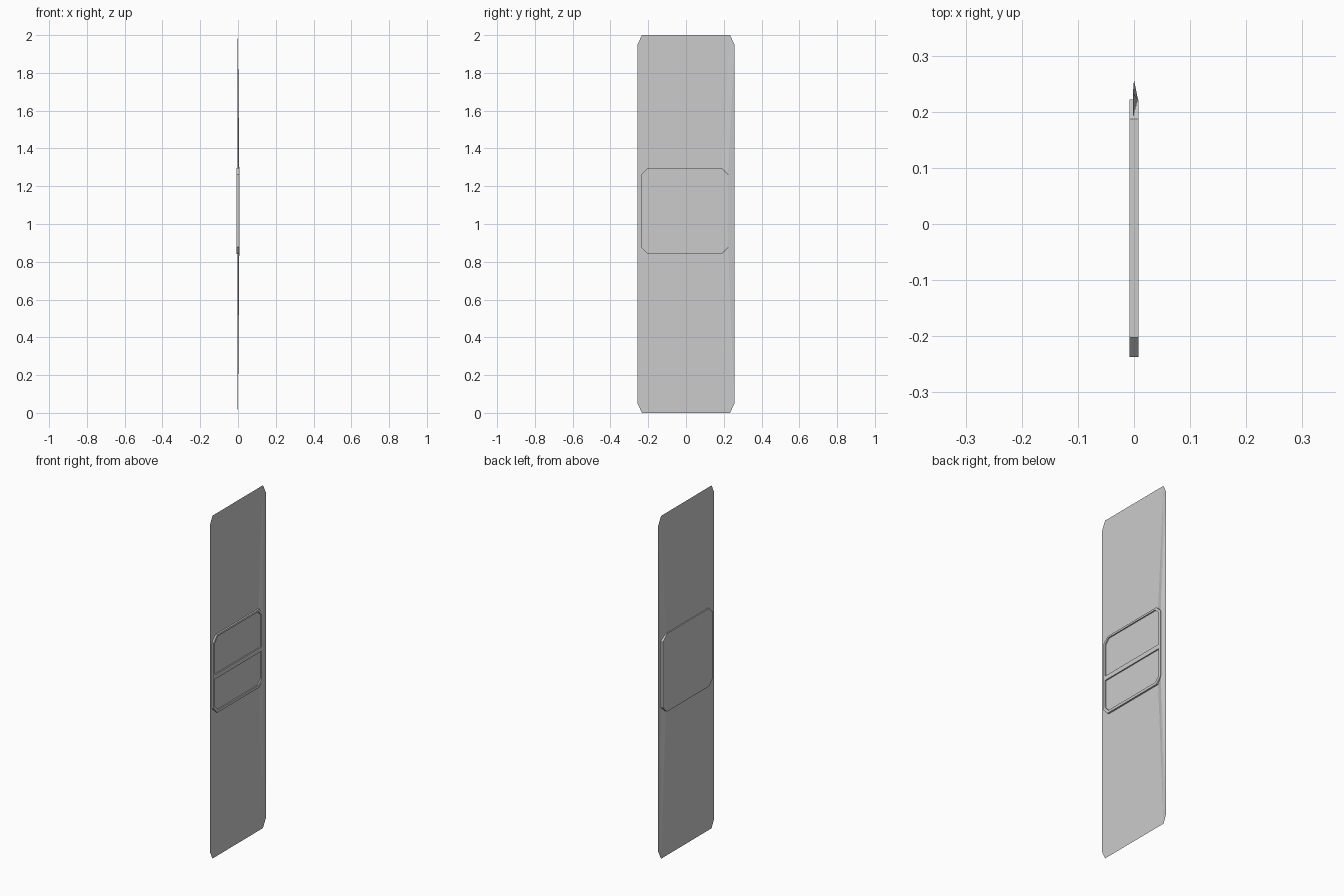
import bpy, bmesh

if "Cube" in bpy.data.objects:
    bpy.data.objects.remove(bpy.data.objects["Cube"])


def octagon(y0, y1, z0, z1, cy, cz):
    """Chamfered rectangle as (y, z) points, counter-clockwise seen from +x."""
    return [(y0 + cy, z0), (y1 - cy, z0), (y1, z0 + cz), (y1, z1 - cz),
            (y1 - cy, z1), (y0 + cy, z1), (y0, z1 - cz), (y0, z0 + cz)]


def finish(name, bm):
    mesh = bpy.data.meshes.new(name)
    bm.to_mesh(mesh)
    bm.free()
    obj = bpy.data.objects.new(name, mesh)
    bpy.context.collection.objects.link(obj)
    return obj


def ring(bm, x, pts):
    return [bm.verts.new((x, y, z)) for y, z in pts]


def bridge(bm, a, b):
    n = len(a)
    for i in range(n):
        j = (i + 1) % n
        bm.faces.new((a[i], a[j], b[j], b[i]))


# Thin tall sheet; its right margin lifts to meet the rim of the frame
SX = -0.002
bm = bmesh.new()
bl, br, br2, tr2, tr, tl, tl2, bl2 = ring(
    bm, SX, octagon(-0.257, 0.257, 0.0, 2.0, 0.024, 0.05))
br2.co.x = tr2.co.x = 0.0
low_in = bm.verts.new((SX, 0.19, 0.842))
high_in = bm.verts.new((SX, 0.19, 1.297))
low_lift = bm.verts.new((0.007, 0.222, 0.875))
high_lift = bm.verts.new((0.007, 0.222, 1.263))
for face in ((bl, br, low_in, high_in, tr, tl, tl2, bl2),
             (br, br2, low_lift), (br, low_lift, low_in),
             (br2, tr2, high_lift, low_lift),
             (tr2, tr, high_lift), (tr, high_in, high_lift)):
    bm.faces.new(face)
finish("tall_sheet", bm)

# Raised frame: flat back, rim and recessed floor on the +x side
outer = octagon(-0.237, 0.222, 0.842, 1.297, 0.035, 0.035)
inner = octagon(-0.222, 0.205, 0.857, 1.286, 0.028, 0.028)
bm = bmesh.new()
loops = [ring(bm, -0.008, outer), ring(bm, 0.008, outer),
         ring(bm, 0.008, inner), ring(bm, 0.001, inner)]
for a, b in zip(loops, loops[1:]):
    bridge(bm, a, b)
bm.faces.new(loops[0][::-1])
bm.faces.new(loops[-1])
bmesh.ops.recalc_face_normals(bm, faces=bm.faces)
finish("window_frame", bm)

# Horizontal bar dividing the recess in two panes
bm = bmesh.new()
bmesh.ops.create_cube(bm, size=1.0)
bmesh.ops.scale(bm, vec=(0.007, 0.427, 0.026), verts=bm.verts)
bmesh.ops.translate(bm, vec=(0.0045, -0.0085, 1.058), verts=bm.verts)
finish("divider_bar", bm)
